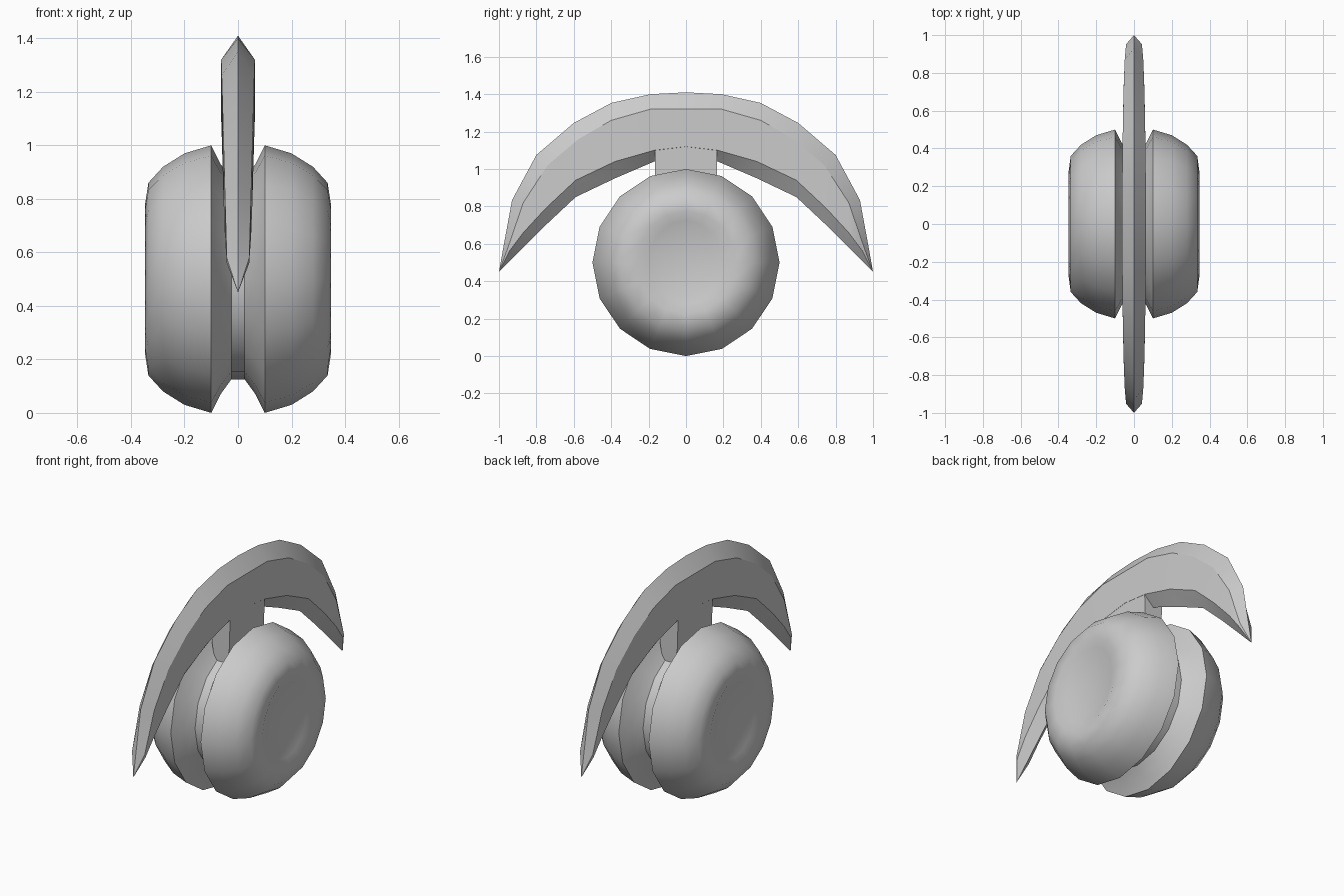
import bpy, bmesh, math

if "Cube" in bpy.data.objects:
    bpy.data.objects.remove(bpy.data.objects["Cube"])

grey = bpy.data.materials.new("light_grey")
grey.diffuse_color = (0.6, 0.6, 0.6, 1)
grey.use_nodes = True
grey.node_tree.nodes["Principled BSDF"].inputs["Base Color"].default_value = grey.diffuse_color


def make(name, bm, angle=None):
    bmesh.ops.remove_doubles(bm, verts=bm.verts, dist=0.0005)
    bmesh.ops.recalc_face_normals(bm, faces=bm.faces)
    mesh = bpy.data.meshes.new(name)
    bm.to_mesh(mesh)
    bm.free()
    mesh.materials.append(grey)
    ob = bpy.data.objects.new(name, mesh)
    bpy.context.collection.objects.link(ob)
    if angle:
        bpy.ops.object.select_all(action='DESELECT')
        ob.select_set(True)
        bpy.context.view_layer.objects.active = ob
        bpy.ops.object.shade_smooth_by_angle(angle=math.radians(angle))
    return ob


def loft(bm, rings):
    """Skin closed rings of equal length and cap both ends."""
    vs = [[bm.verts.new(p) for p in r] for r in rings]
    n = len(vs[0])
    for a, b in zip(vs, vs[1:]):
        for i in range(n):
            bm.faces.new((a[i], a[(i + 1) % n], b[(i + 1) % n], b[i]))
    bm.faces.new(vs[0])
    bm.faces.new(vs[-1])


# Double wheel: (x, radius across, radius up) from the middle groove to the dished hub
half = [(0.025, 0.375, 0.375), (0.065, 0.43, 0.43), (0.1, 0.5, 0.5),
        (0.2, 0.47, 0.47), (0.28, 0.42, 0.42), (0.335, 0.36, 0.36),
        (0.348, 0.265, 0.275), (0.325, 0.2, 0.225)]
profile = [(-x, a, b) for x, a, b in reversed(half)] + half
SIDES = 16
bm = bmesh.new()
loft(bm, [[(x, a * math.sin(2 * math.pi * i / SIDES),
            0.5 + b * math.cos(2 * math.pi * i / SIDES)) for i in range(SIDES)]
          for x, a, b in profile])
make("double_wheel", bm, 45)

# Crescent fender: outer ridge, upper bevel, lower bevel, inner ridge (y, z) and half width
stations = [
    ((0.00, 1.41), (0.00, 1.32), (0.00, 1.12), (0.00, 1.06), 0.063),
    ((0.19, 1.40), (0.19, 1.32), (0.17, 1.10), (0.17, 1.04), 0.063),
    ((0.40, 1.353), (0.40, 1.26), (0.38, 1.04), (0.38, 0.95), 0.061),
    ((0.60, 1.246), (0.575, 1.16), (0.59, 0.94), (0.59, 0.85), 0.058),
    ((0.80, 1.075), (0.74, 1.02), (0.75, 0.79), (0.75, 0.70), 0.054),
    ((0.93, 0.834), (0.87, 0.82), (0.87, 0.66), (0.87, 0.58), 0.049),
    ((0.975, 0.59), (0.952, 0.58), (0.945, 0.56), (0.955, 0.495), 0.042),
    ((1.0, 0.45), (1.0, 0.45), (1.0, 0.45), (1.0, 0.45), 0.0),
]


def section(st, side):
    o, u, l, n, w = st
    pts = [(0, o), (w, u), (w, l), (0, n), (-w, l), (-w, u)]
    return [(x, side * p[0], p[1]) for x, p in pts]


rings = [section(s, -1) for s in reversed(stations)] + [section(s, 1) for s in stations[1:]]
bm = bmesh.new()
tips = [bm.verts.new(rings[0][0]), bm.verts.new(rings[-1][0])]
body = [[bm.verts.new(p) for p in r] for r in rings[1:-1]]
for a, b in zip(body, body[1:]):
    for i in range(6):
        j = (i + 1) % 6
        bm.faces.new((a[i], a[j], b[j], b[i]))
for tip, ring in zip(tips, (body[0], body[-1])):
    for i in range(6):
        bm.faces.new((tip, ring[i], ring[(i + 1) % 6]))
make("crescent_fender", bm, 25)

# Strut joining the fender to the wheel groove, tapering downwards
bm = bmesh.new()
loft(bm, [[(-w, -0.165, z), (w, -0.165, z), (w, 0.165, z), (-w, 0.165, z)]
          for w, z in ((0.0625, 1.12), (0.058, 0.93), (0.035, 0.8))])
make("strut", bm)
